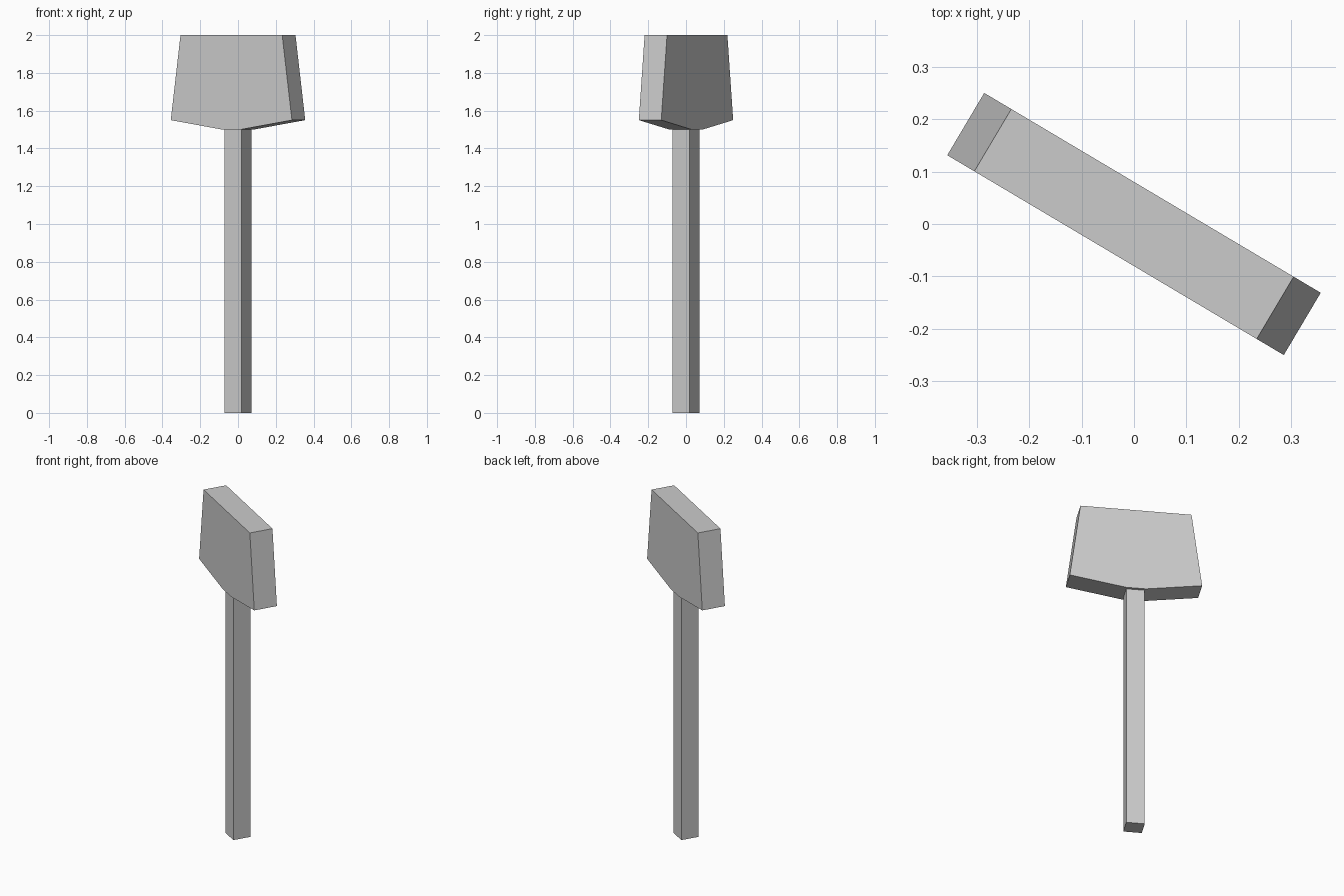
import bpy, bmesh, math

if "Cube" in bpy.data.objects:
    bpy.data.objects.remove(bpy.data.objects["Cube"])

TURN = math.radians(-30.7)  # whole model is turned about z


def extrude_profile(name, profile, thickness):
    """Extrude an x/z outline symmetrically along y."""
    bm = bmesh.new()
    face = bm.faces.new([bm.verts.new((x, -thickness / 2, z)) for x, z in profile])
    ext = bmesh.ops.extrude_face_region(bm, geom=[face])
    verts = [v for v in ext["geom"] if isinstance(v, bmesh.types.BMVert)]
    bmesh.ops.translate(bm, vec=(0, thickness, 0), verts=verts)
    bmesh.ops.recalc_face_normals(bm, faces=bm.faces)
    mesh = bpy.data.meshes.new(name)
    bm.to_mesh(mesh)
    bm.free()
    obj = bpy.data.objects.new(name, mesh)
    obj.rotation_euler.z = TURN
    bpy.context.collection.objects.link(obj)
    return obj


def mirrored(half):
    """Complete a right-hand outline with its left-hand mirror."""
    return half + [(-x, z) for x, z in reversed(half)]


# Square wooden handle
extrude_profile("handle", mirrored([(0.052, 0), (0.052, 1.5)]), 0.104)

# Tapered mallet head with a shallow pointed underside
extrude_profile("head", mirrored([(0.056, 1.5), (0.373, 1.55), (0.313, 2.0)]), 0.138)
